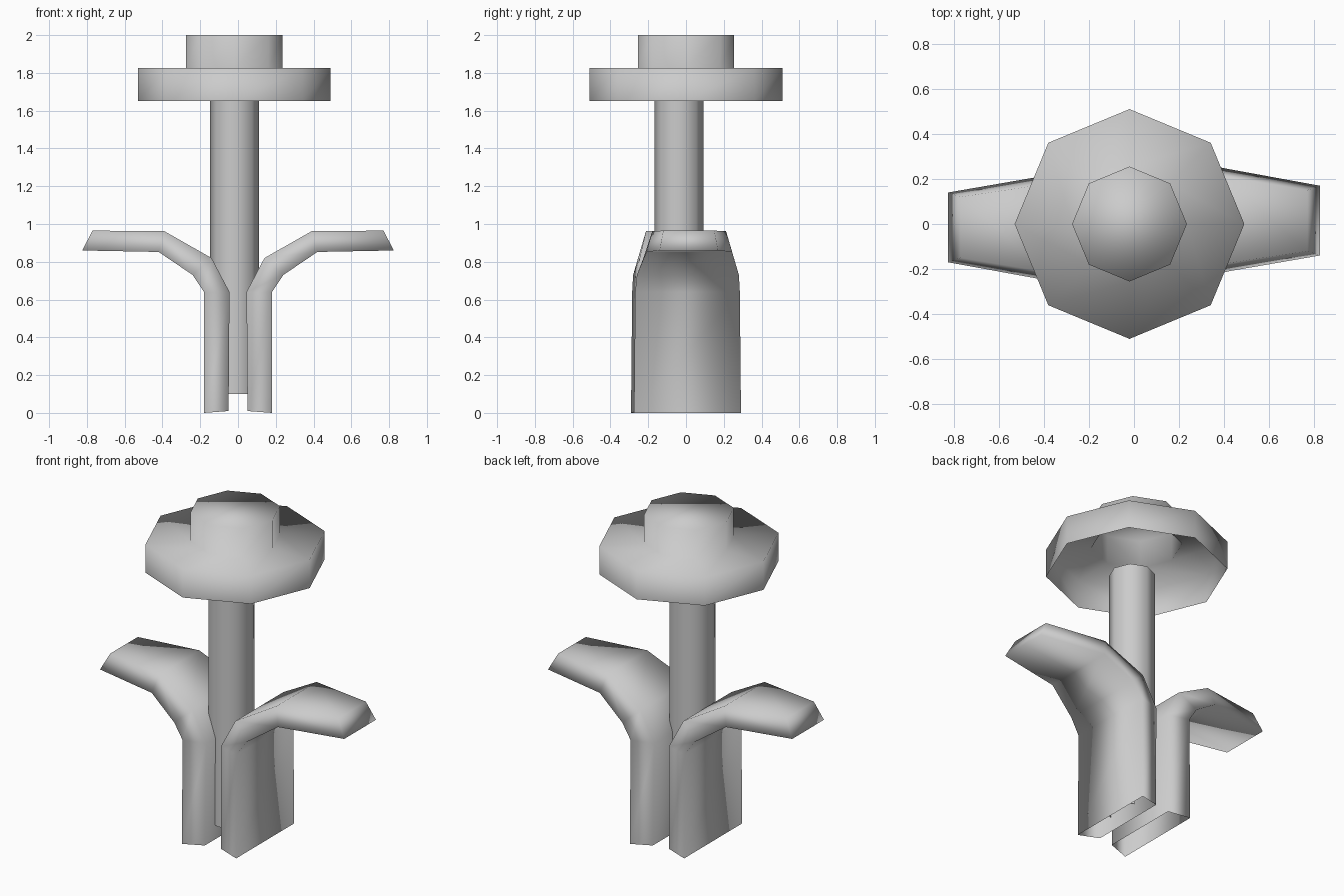
import bpy, bmesh, math
from mathutils import Matrix

cube = bpy.data.objects.get("Cube")
if cube:
    bpy.data.objects.remove(cube)

grey = bpy.data.materials.new("light_grey")
grey.use_nodes = True
colour = (0.6, 0.6, 0.6, 1)
grey.diffuse_color = colour
grey.node_tree.nodes["Principled BSDF"].inputs["Base Color"].default_value = colour


def loft(name, sections, cap_end):
    """Join matching closed sections into a tube, open at the start."""
    bm = bmesh.new()
    rings = [[bm.verts.new(p) for p in s] for s in sections]
    for a, b in zip(rings, rings[1:]):
        for i in range(len(a)):
            j = (i + 1) % len(a)
            bm.faces.new((a[i], a[j], b[j], b[i]))
    if cap_end:
        bm.faces.new(rings[-1])
    bmesh.ops.recalc_face_normals(bm, faces=bm.faces)
    mesh = bpy.data.meshes.new(name)
    bm.to_mesh(mesh)
    bm.free()
    mesh.shade_smooth()
    mesh.materials.append(grey)
    obj = bpy.data.objects.new(name, mesh)
    bpy.context.collection.objects.link(obj)
    return obj


def octagon(x, y, z, r):
    return [(x + r * math.cos(i * math.pi / 4), y + r * math.sin(i * math.pi / 4), z)
            for i in range(8)]


# Stem: open eight-sided tube
loft("stem", [octagon(-0.018, -0.038, z, 0.13) for z in (0.1, 1.65)], False)

# Flower head: stepped cap, hollow underneath
steps = [(0.51, 1.65), (0.51, 1.825), (0.255, 1.825), (0.255, 2.0)]
loft("flower_head", [octagon(-0.02, 0, z, r) for r, z in steps], True)

# Leaves: outer x, z, half width; inner x, z, half width; sideways shift
leaf_stations = [
    (0.18, 0.0, 0.283, 0.05, 0.01, 0.245, 0.008),
    (0.18, 0.64, 0.277, 0.045, 0.64, 0.24, 0.008),
    (0.24, 0.73, 0.27, 0.14, 0.82, 0.235, 0.01),
    (0.42, 0.852, 0.227, 0.39, 0.962, 0.195, 0.017),
    (0.825, 0.86, 0.155, 0.77, 0.965, 0.135, 0.015),
]
sections = [[(ox, s - ow, oz), (ox, s + ow, oz), (ix, s + iw, iz), (ix, s - iw, iz)]
            for ox, oz, ow, ix, iz, iw, s in leaf_stations]
loft("left_leaf", sections, True)
right_leaf = loft("right_leaf", sections, True)
right_leaf.data.transform(Matrix.Rotation(math.pi, 4, "Z"))
